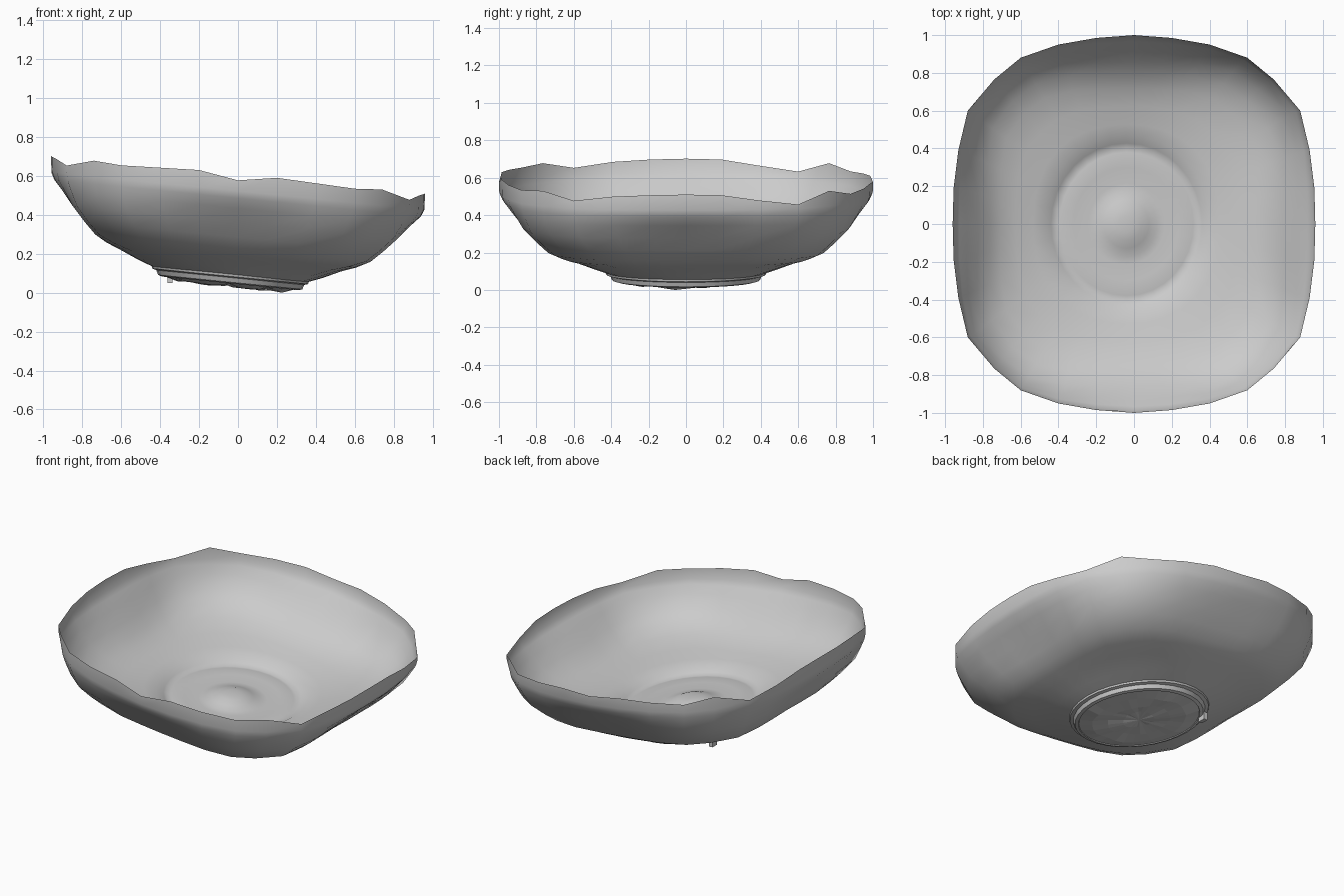
import bpy, bmesh, math, random

if "Cube" in bpy.data.objects:
    bpy.data.objects.remove(bpy.data.objects["Cube"])

random.seed(4)
SLOPE = 0.1      # the bowl leans down towards +x
CX = -0.04       # centre of the foot and floor

# One quarter of the uneven rim: x, y, height
QUARTER = [(.96, 0, .606), (.955, .19, .602), (.93, .39, .592), (.88, .6, .565),
           (.74, .765, .604), (.6, .88, .594), (.4, .95, .602), (.2, .985, .61), (0, 1, .577)]
q = QUARTER
RIM = (q[:8]
       + [(-x, y, z) for x, y, z in q[:0:-1]]
       + [(-x, -y, z) for x, y, z in q[:8]]
       + [(x, -y, z) for x, y, z in q[:0:-1]])


def dip(x, y):
    """The back edge of the rim is worn a little lower."""
    if y > .8 and x:
        return .02
    return .02 if y > 0 and .85 < abs(x) < .94 else 0


RIM = [(x, y, z - dip(x, y)) for x, y, z in RIM]
N = len(RIM)


def ring_points(r, z):
    """Oval near the foot, squarish with full corners further out."""
    t = min(1, max(0, (r - .42) / .33))
    edge = min(1, max(0, (1 - r) / .14))
    shift = CX * min(1, max(0, (1 - r) / .4))
    pts = []
    for x, y, _ in RIM:
        corner = math.sin(2 * math.atan2(y, x)) ** 2
        s = r * ((1 - t) / math.hypot(x, y) + t) * (1 + .085 * t * edge * corner)
        px = x * s + shift
        pts.append((px, y * s * (1 + .07 * (1 - t) + .02 * t * edge), z - SLOPE * px))
    return pts


def rim_points():
    return [(x, y, z - SLOPE * x) for x, y, z in RIM]


def make_object(name, bm, smooth=None):
    bmesh.ops.recalc_face_normals(bm, faces=bm.faces)
    me = bpy.data.meshes.new(name)
    bm.to_mesh(me)
    bm.free()
    ob = bpy.data.objects.new(name, me)
    bpy.context.collection.objects.link(ob)
    if smooth:
        bpy.ops.object.select_all(action='DESELECT')
        ob.select_set(True)
        bpy.context.view_layer.objects.active = ob
        bpy.ops.object.shade_smooth_by_angle(angle=math.radians(smooth))
    return ob


def loft(bm, rings):
    loops = [[bm.verts.new(p) for p in ring] for ring in rings]
    for a, b in zip(loops, loops[1:]):
        for i in range(N):
            j = (i + 1) % N
            bm.faces.new((a[i], a[j], b[j], b[i]))
    return loops


def fan(bm, loop, z):
    c = bm.verts.new((CX, 0, z - SLOPE * CX))
    for i in range(N):
        bm.faces.new((c, loop[i], loop[(i + 1) % N]))


# Bowl: outer wall up to the rim, then inside down to the raised knob in the floor
outer = [(.385, .085), (.48, .12), (.58, .162), (.66, .19), (.73, .226),
         (.79, .285), (.86, .36), (.93, .433), (.98, .485), (.998, .522)]
inner = [(.99, .53), (.96, .50), (.91, .45), (.84, .375), (.77, .315), (.70, .275),
         (.60, .242), (.50, .222), (.44, .205), (.40, .182), (.375, .168), (.355, .172), (.28, .17),
         (.20, .163), (.16, .167), (.12, .182), (.08, .197), (.04, .203)]
bm = bmesh.new()
loops = loft(bm, [ring_points(*p) for p in outer] + [rim_points()] + [ring_points(*p) for p in inner])
fan(bm, loops[-1], .204)
make_object("bowl", bm, 60)

# Foot ring with a small stepped ledge
bm = bmesh.new()
loft(bm, [ring_points(*p) for p in [(.395, .105), (.405, .098), (.40, .08), (.38, .074),
                                    (.37, .05), (.35, .044), (.345, .054)]])
make_object("foot_ring", bm, 35)

# Rough broken underside inside the foot, with slanting ridges
bm = bmesh.new()
rings = [ring_points(r, z) for r, z in [(.35, .05), (.27, .034), (.18, .032), (.09, .034)]]
rings = [[(x, y, z + (.009 * math.sin(26 * (x + .6 * y)) + random.uniform(-.003, .003) if k else 0))
          for x, y, z in ring] for k, ring in enumerate(rings)]
loops = loft(bm, rings)
fan(bm, loops[-1], .036)
make_object("foot_underside", bm)

# Small chip hanging below the foot
bm = bmesh.new()
bmesh.ops.create_cube(bm, size=1)
for v in bm.verts:
    v.co = (v.co.x * .025 - .35, v.co.y * .05 + .22, v.co.z * .05 + .075)
make_object("foot_chip", bm)

# Stand everything on z = 0
low = min(v.co.z for o in bpy.data.objects for v in o.data.vertices)
for o in bpy.data.objects:
    for v in o.data.vertices:
        v.co.z -= low
